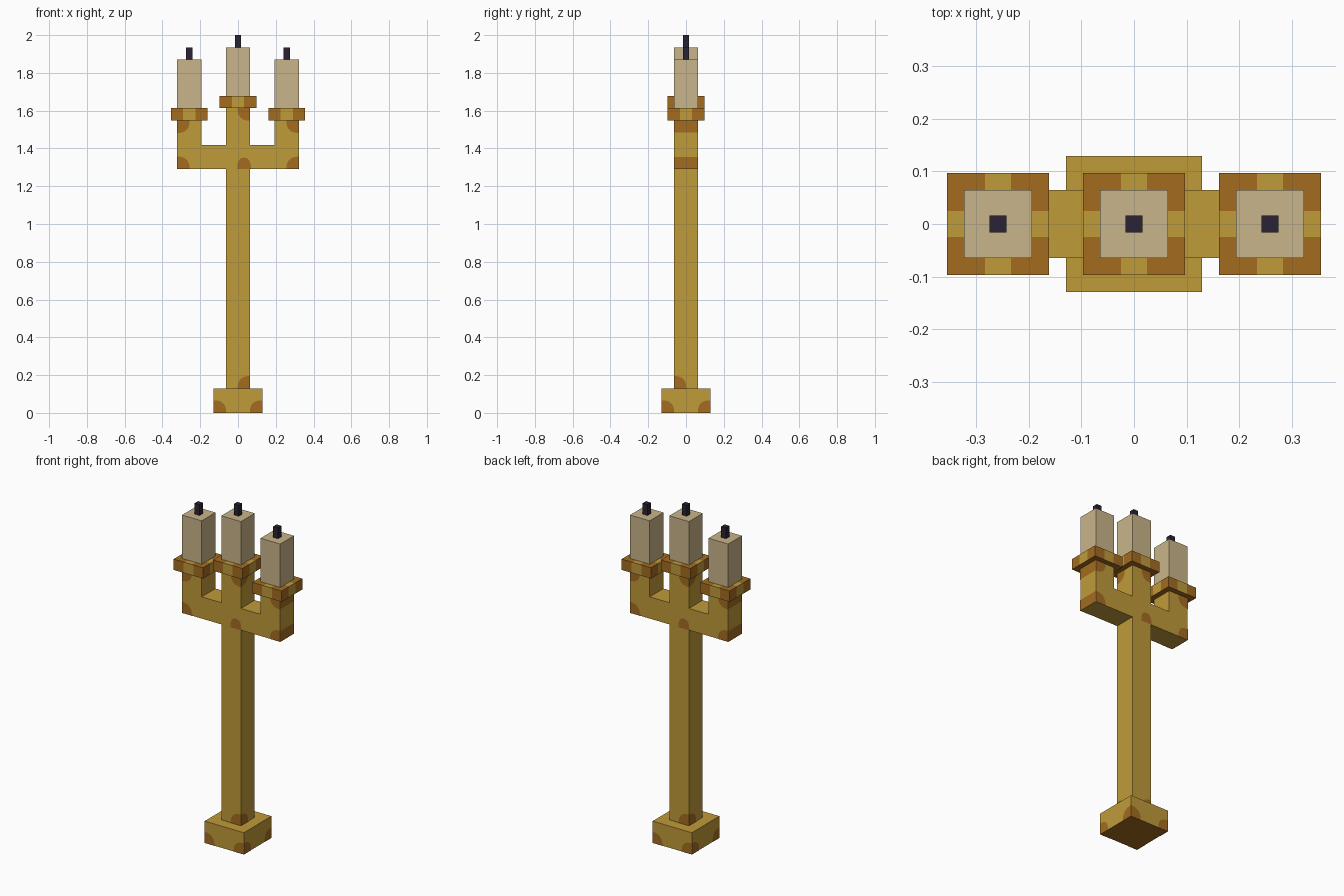
import bpy, bmesh, math
from mathutils import Matrix, Vector

if "Cube" in bpy.data.objects:
    bpy.data.objects.remove(bpy.data.objects["Cube"], do_unlink=True)

P = 2 / 31          # grid step: the model is 31 steps tall
LIFT = 0.0015       # how far painted patches sit off the surface


def material(name, srgb):
    lin = [((c / 255 + 0.055) / 1.055) ** 2.4 for c in srgb]
    m = bpy.data.materials.new(name)
    m.use_nodes = True
    m.diffuse_color = (*lin, 1)
    bsdf = next(n for n in m.node_tree.nodes if n.type == 'BSDF_PRINCIPLED')
    bsdf.inputs["Base Color"].default_value = (*lin, 1)
    return m


GOLD = material("gold", (192, 155, 58))
BROWN = material("tarnished_brown", (163, 108, 32))
WAX = material("wax", (201, 181, 138))
WICK = material("wick_black", (43, 34, 53))


def finish(name, bm, *mats):
    me = bpy.data.meshes.new(name)
    bm.to_mesh(me)
    bm.free()
    for m in mats:
        me.materials.append(m)
    ob = bpy.data.objects.new(name, me)
    bpy.context.collection.objects.link(ob)
    return ob


def box_mesh(x, z0, z1, width):
    """Square block, sizes in grid steps."""
    bm = bmesh.new()
    mat = (Matrix.Translation((x * P, 0, (z0 + z1) / 2 * P))
           @ Matrix.Diagonal((width * P, width * P, (z1 - z0) * P, 1)))
    bmesh.ops.create_cube(bm, size=1, matrix=mat)
    return bm


# Base: gold with a brown underside
bm = box_mesh(0, 0, 2, 4)
for f in bm.faces:
    f.material_index = 1 if f.normal.z < -0.5 else 0
finish("base", bm, GOLD, BROWN)

# Stem and arms: one mirrored outline, extruded front to back
half = [(1, 2), (1, 20), (5, 20), (5, 24), (3, 24), (3, 22), (1, 22), (1, 25)]
outline = half + [(-x, z) for x, z in reversed(half)]
bm = bmesh.new()
face = bm.faces.new([bm.verts.new((x * P, -P, z * P)) for x, z in outline])
ext = bmesh.ops.extrude_face_region(bm, geom=[face])
bmesh.ops.translate(bm, vec=(0, 2 * P, 0),
                    verts=[v for v in ext["geom"] if isinstance(v, bmesh.types.BMVert)])
bmesh.ops.recalc_face_normals(bm, faces=bm.faces)
finish("stem_and_arms", bm, GOLD)


# Drip trays: brown corners with a gold cross on top and gold bands on the sides
def tray(name, x, z):
    bm = box_mesh(x, z, z + 1, 3)
    c = x * P
    for d in (0.025, 0.032):
        for s in (-d, d):
            for co, no in (((c + s, 0, 0), (1, 0, 0)), ((0, s, 0), (0, 1, 0))):
                bmesh.ops.bisect_plane(bm, geom=bm.verts[:] + bm.edges[:] + bm.faces[:],
                                       plane_co=co, plane_no=no)
    bm.normal_update()
    for f in bm.faces:
        m, n = f.calc_center_median(), f.normal
        dx, dy = abs(m.x - c), abs(m.y)
        if n.z > 0.5:
            gold = min(dx, dy) < 0.025
        elif n.z < -0.5:
            gold = False
        else:
            gold = (dy if abs(n.x) > 0.5 else dx) < 0.032
        f.material_index = 0 if gold else 1
    finish(name, bm, GOLD, BROWN)


# Candles on their trays
for side, x, z in (("right", -4, 24), ("middle", 0, 25), ("left", 4, 24)):
    tray(side + "_tray", x, z)
    finish(side + "_candle", box_mesh(x, z + 1, z + 5, 2), WAX)
    finish(side + "_wick", box_mesh(x, z + 5, z + 6, 0.5), WICK)


# Painted patches: drawn on one side and repeated by a half turn
def blob(u, z, a0, a1, rx=1.03, rz=1.03):
    """Rounded sector outline around a point, in grid steps."""
    pts = []
    for i in range(9):
        a = math.radians(a0 + (a1 - a0) * i / 8)
        c, s = math.cos(a), math.sin(a)
        pts.append((u + rx * math.copysign(abs(c) ** 0.8, c),
                    z + rz * math.copysign(abs(s) ** 0.8, s)))
    return pts + ([(u, z)] if a1 - a0 < 180 else [])


def band(z0, z1):
    return [(-1, z0), (1, z0), (1, z1), (-1, z1)]


def patches(name, depth_front, front, depth_side, side):
    bm = bmesh.new()
    for turn in (1, -1):
        for pts in front:
            y = -(depth_front * P + LIFT)
            bm.faces.new([bm.verts.new((turn * u * P, turn * y, z * P)) for u, z in pts])
        for pts in side:
            x = depth_side * P + LIFT
            bm.faces.new([bm.verts.new((turn * x, turn * u * P, z * P)) for u, z in pts])
    finish(name, bm, BROWN)


corners = [blob(-2, 0, 0, 90), blob(2, 0, 90, 180)]
patches("base_patches", 2, corners, 2, corners)

patches("stem_patches",
        1, [blob(1, 2, 90, 180), blob(1, 25, 180, 270), blob(0.5, 20, 0, 180, 0.57, 0.95)],
        1, [blob(-1, 2, 0, 90), blob(-1, 25, 270, 360)])

patches("arm_patches",
        1, [blob(-5, 20, 0, 90), blob(5, 20, 90, 180),
            blob(-5, 24, 270, 360), blob(5, 24, 180, 270)],
        5, [band(20, 21), band(23, 24)])
